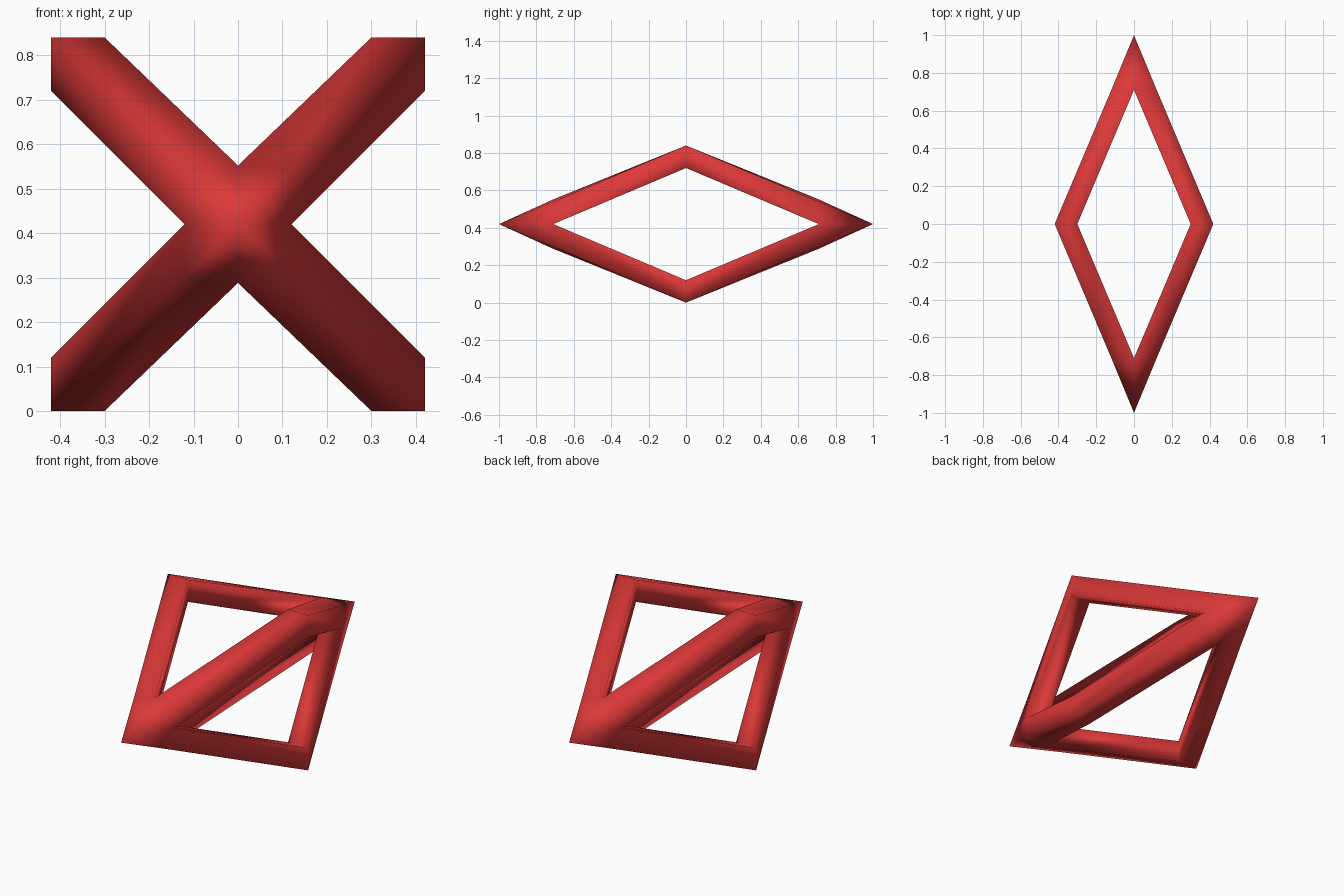
import bpy, bmesh

if "Cube" in bpy.data.objects:
    bpy.data.objects.remove(bpy.data.objects["Cube"])

H = 0.42      # half width / half height
T = 0.12      # bar thickness
YI = -0.71    # where the bars split from the tip

mat = bpy.data.materials.new("red")
mat.diffuse_color = (0.72, 0.04, 0.04, 1)
mat.use_nodes = True
mat.node_tree.nodes["Principled BSDF"].inputs["Base Color"].default_value = mat.diffuse_color

# One octant: square bar from the front tip to a corner of the middle plane
bm = bmesh.new()
tip = bm.verts.new((0, -1, 0))
near = [bm.verts.new(p) for p in ((0, YI, 0), (T, YI, 0), (T, YI, T), (0, YI, T + 0.012))]
far = [bm.verts.new((x, 0, z)) for x, z in ((H - T, H - T), (H, H - T), (H, H), (H - T, H))]
for i in range(4):
    j = (i + 1) % 4
    bm.faces.new((near[i], near[j], far[j], far[i]))
bm.faces.new((tip, near[1], near[2]))
bm.faces.new((tip, near[2], near[3]))

# Mirror the octant to all eight bars
for axis in range(3):
    extra = bmesh.ops.duplicate(bm, geom=bm.verts[:] + bm.edges[:] + bm.faces[:])["geom"]
    for v in [g for g in extra if isinstance(g, bmesh.types.BMVert)]:
        v.co[axis] *= -1
    bmesh.ops.reverse_faces(bm, faces=[g for g in extra if isinstance(g, bmesh.types.BMFace)])
bmesh.ops.remove_doubles(bm, verts=bm.verts[:], dist=0.0005)
bmesh.ops.recalc_face_normals(bm, faces=bm.faces[:])
bmesh.ops.translate(bm, verts=bm.verts[:], vec=(0, 0, H))
for f in bm.faces:
    f.smooth = True

mesh = bpy.data.meshes.new("diamond_frame")
bm.to_mesh(mesh)
bm.free()
mesh.materials.append(mat)
frame = bpy.data.objects.new("diamond_frame", mesh)
bpy.context.collection.objects.link(frame)
